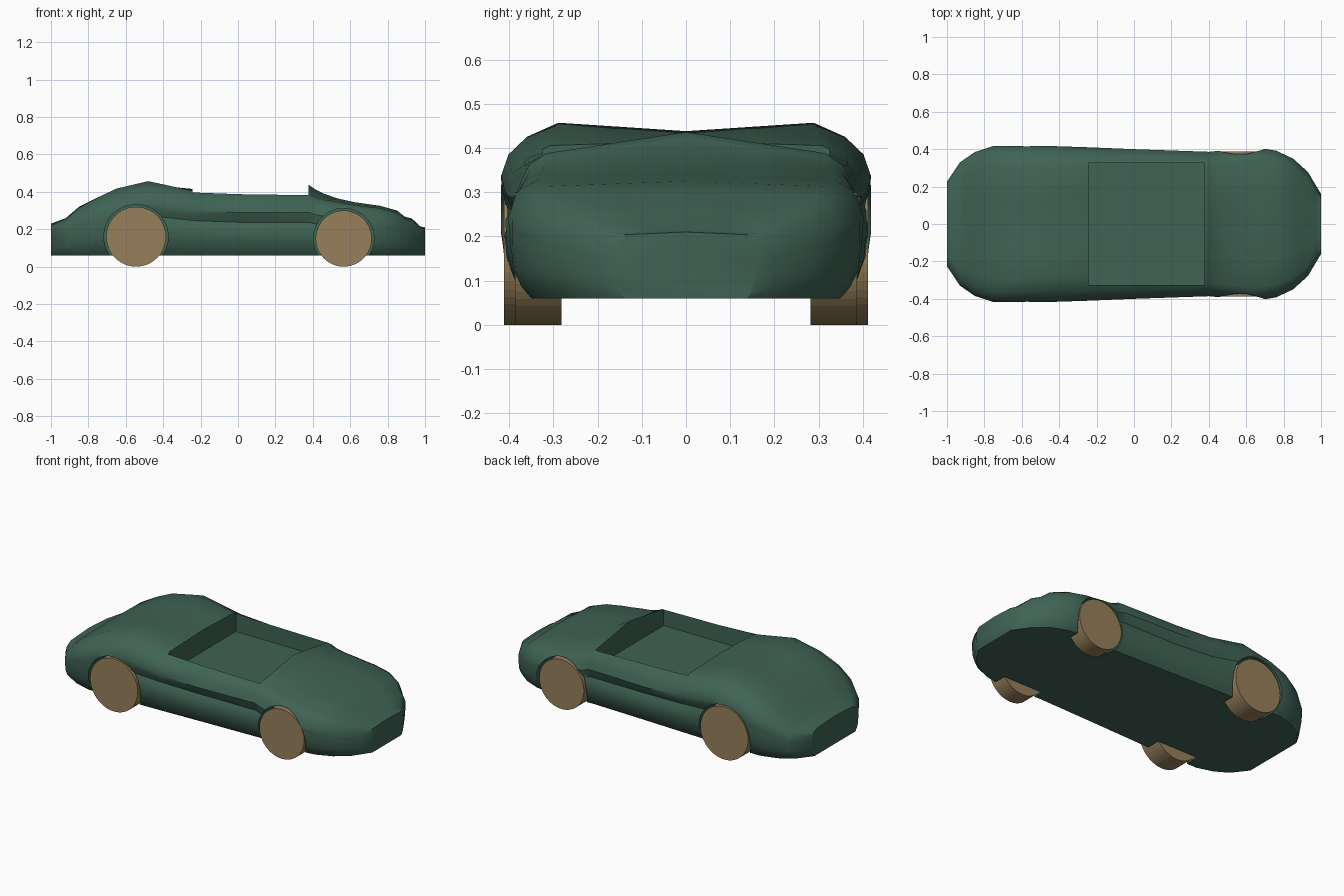
import bpy, bmesh, math
from mathutils import Matrix

if "Cube" in bpy.data.objects:
    bpy.data.objects.remove(bpy.data.objects["Cube"])


def material(name, rgb):
    m = bpy.data.materials.new(name)
    m.use_nodes = True
    m.diffuse_color = (*rgb, 1)
    m.node_tree.nodes["Principled BSDF"].inputs["Base Color"].default_value = (*rgb, 1)
    return m


GREEN = material("dark green", (0.05, 0.125, 0.09))
TAN = material("tan wood", (0.31, 0.215, 0.105))
SILL = 0.06


def make_object(name, bm, mat=None):
    bmesh.ops.recalc_face_normals(bm, faces=bm.faces)
    mesh = bpy.data.meshes.new(name)
    bm.to_mesh(mesh)
    bm.free()
    obj = bpy.data.objects.new(name, mesh)
    bpy.context.collection.objects.link(obj)
    if mat:
        mesh.materials.append(mat)
    return obj


def cylinder(name, x, z, radius, y_in, y_out, mat=None):
    bm = bmesh.new()
    place = Matrix.Translation((x, (y_in + y_out) / 2, z)) @ Matrix.Rotation(math.pi / 2, 4, "X")
    bmesh.ops.create_cone(bm, cap_ends=True, segments=48, radius1=radius, radius2=radius,
                          depth=abs(y_out - y_in), matrix=place)
    return make_object(name, bm, mat)


def sample(curve, x):
    """Read a piecewise curve of (x, value) points."""
    for (xa, va), (xb, vb) in zip(curve, curve[1:]):
        if x <= xb:
            return va + (vb - va) * (x - xa) / (xb - xa)
    return curve[-1][1]


# Body curves along the length: centre height, half width and shoulder
CROWN = [(-1, .23), (-.92, .26), (-.85, .32), (-.75, .37), (-.65, .41), (-.48, .438),
         (-.24, .415), (0, .41), (.38, .436), (.41, .415), (.46, .39), (.53, .365),
         (.62, .345), (.76, .325), (.85, .3), (.89, .268), (.93, .257), (.975, .215), (1, .21)]
WIDTH = [(-1, .225), (-.93, .33), (-.85, .385), (-.75, .418), (-.48, .418), (-.24, .41),
         (0, .4), (.4, .386), (.65, .41), (.76, .392), (.85, .35), (.93, .278), (1, .16)]
SHOULDER_RISE = [(-1, -.01), (-.75, 0), (-.48, .019), (-.24, -.01), (0, -.022),
                 (.38, -.048), (.53, -.018), (1, -.006)]
SHOULDER_RATIO = [(-1, .76), (-.48, .69), (0, .81), (1, .83)]


def half_section(x):
    """Half outline from the centre top down to the sill."""
    crown, w = sample(CROWN, x), sample(WIDTH, x)
    shoulder = crown + sample(SHOULDER_RISE, x)
    ratio = sample(SHOULDER_RATIO, x)
    groove = .07 * max(0, 1 - (2 * x) ** 4)
    side = [(ratio, 1), (.45 * ratio + .55, .92), (.96, .82), (1, .7),
            (1 - groove / 2, .61), (1 - groove, .54), (1 - groove / 2, .47),
            (.99, .38), (.98, .25), (.93, .1), (.87, 0)]
    top = [(0, crown), (ratio * w / 2, (crown + shoulder) / 2)]
    return top + [(w * a, SILL + (shoulder - SILL) * b) for a, b in side]


# Lofted body shell
bm = bmesh.new()
rings = []
for x in sorted({p[0] for p in CROWN + WIDTH}):
    half = half_section(x)
    outline = half + [(-y, z) for y, z in reversed(half[1:])]
    rings.append([bm.verts.new((x, y, z)) for y, z in outline])
for a, b in zip(rings, rings[1:]):
    for i in range(len(a)):
        j = (i + 1) % len(a)
        bm.faces.new((a[i], a[j], b[j], b[i]))
bm.faces.new(rings[0])
bm.faces.new(rings[-1])
body = make_object("body", bm, GREEN)

# Cockpit cutter
bm = bmesh.new()
bmesh.ops.create_cube(bm, size=1, matrix=Matrix.Translation((.068, 0, .485))
                      @ Matrix.Diagonal((.62, .65, .4, 1)))
cutters = [make_object("cockpit_cutter", bm)]

# Wheels and the arches they sit in
AXLES = {"rear": (-.545, .16, .412), "front": (.565, .15, .387)}
for end, (x, radius, outer) in AXLES.items():
    for side, s in (("left", 1), ("right", -1)):
        cylinder(f"{end}_{side}_wheel", x, radius, radius, s * .282, s * outer, TAN)
        cutters.append(cylinder(f"{end}_{side}_arch_cutter", x, radius, radius + .012,
                                s * .275, s * .6))

# Cut the openings, then shade the shell smooth with crisp rims
bpy.context.view_layer.objects.active = body
for cutter in cutters:
    cutter.hide_render = True
    mod = body.modifiers.new(cutter.name, "BOOLEAN")
    mod.operation = "DIFFERENCE"
    mod.solver = "EXACT"
    mod.object = cutter
    bpy.ops.object.modifier_apply(modifier=mod.name)
    bpy.data.objects.remove(cutter)
for obj in bpy.context.view_layer.objects:
    obj.select_set(obj == body)
bpy.ops.object.shade_smooth_by_angle(angle=math.radians(35))
